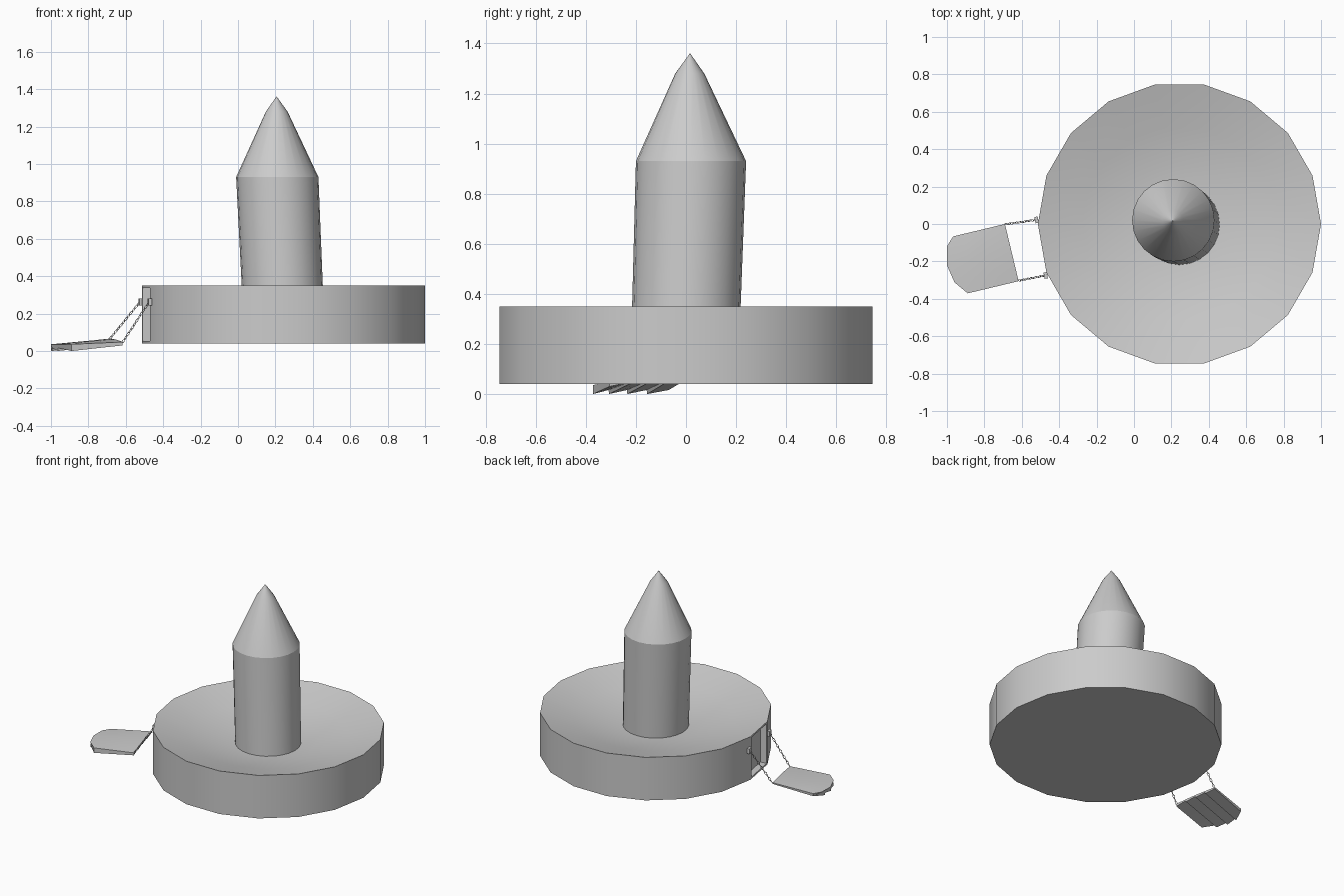
import bpy, bmesh, math
from mathutils import Vector, Quaternion

if "Cube" in bpy.data.objects:
    bpy.data.objects.remove(bpy.data.objects["Cube"])


def finish(bm, name, angle=32):
    bmesh.ops.recalc_face_normals(bm, faces=bm.faces[:])
    me = bpy.data.meshes.new(name)
    bm.to_mesh(me)
    bm.free()
    ob = bpy.data.objects.new(name, me)
    bpy.context.collection.objects.link(ob)
    bpy.ops.object.select_all(action='DESELECT')
    ob.select_set(True)
    bpy.context.view_layer.objects.active = ob
    bpy.ops.object.shade_smooth_by_angle(angle=math.radians(angle))
    return ob


def loft(loops):
    """Skin closed point loops, cap both ends."""
    bm = bmesh.new()
    rows = [[bm.verts.new(p) for p in lp] for lp in loops]
    n = len(rows[0])
    for a, b in zip(rows, rows[1:]):
        for i in range(n):
            j = (i + 1) % n
            bm.faces.new((a[i], a[j], b[j], b[i]))
    bm.faces.new(rows[0])
    bm.faces.new(rows[-1])
    return bm


def ring(n, z, r, cx, cy):
    return [(cx + r * math.cos(2 * math.pi * i / n),
             cy + r * math.sin(2 * math.pi * i / n), z) for i in range(n)]


# round base with dished top
CX, R, N = 0.243, 0.757, 18
bm = loft([ring(N, z, r, CX, 0) for z, r in
           [(0.04, R), (0.35, R), (0.285, 0.52), (0.245, 0.32), (0.232, 0.15)]])

# doorway recess in one side panel
a = math.radians(190)
out = Vector((math.cos(a), math.sin(a), 0))
bm.normal_update()
door = max((f for f in bm.faces if abs(f.normal.z) < 0.1),
           key=lambda f: abs(f.normal.dot(out)) + f.calc_center_median().dot(out))
bmesh.ops.inset_region(bm, faces=[door], thickness=0.018)
bmesh.ops.inset_region(bm, faces=[door], thickness=0.0005)
bmesh.ops.translate(bm, verts=door.verts[:], vec=-out * 0.045)
finish(bm, "base")

# slightly leaning tower and its pointed roof
finish(loft([ring(24, 0.21, 0.216, 0.243, -0.003),
             ring(24, 0.93, 0.22, 0.21, 0.02)]), "tower")
finish(loft([ring(24, 0.93, 0.22, 0.21, 0.02),
             ring(24, 1.28, 0.058, 0.207, 0.015),
             ring(24, 1.36, 0.001, 0.206, 0.016)]), "tower_roof")

# drawbridge flap: arched top, overlapping planks underneath
HINGE = Vector((-0.69, 0.0, 0))
U, V = Vector((-0.973, -0.233, 0)), Vector((0.233, -0.973, 0))
W = 0.314
EDGE = [(0, 0.285), (0.045, 0.33), (0.14, 0.353), (0.24, 0.335), (W, 0.28)]


def length(v):
    for (v0, l0), (v1, l1) in zip(EDGE, EDGE[1:]):
        if v <= v1 + 1e-6:
            return l0 + (l1 - l0) * (v - v0) / (v1 - v0)
    return EDGE[-1][1]


def flap_point(s, v, drop):
    z = 0.066 - 0.03 * s - 0.018 * (v / W) ** 2 * (1 - s)
    p = HINGE + U * s * length(v) + V * v
    return (p.x, p.y, z - drop)


def flap_section(s):
    low, high = 0.018 + 0.018 * s, 0.010 + 0.010 * s
    pts = [flap_point(s, v, 0) for v, _ in EDGE]
    for k in range(4, 0, -1):
        pts.append(flap_point(s, W * k / 4, low))
        pts.append(flap_point(s, W * (k - 1) / 4 + 0.002, high))
    return pts


finish(loft([flap_section(s) for s in (0, 0.33, 0.67, 1)]), "drawbridge")


# chains with wall brackets
def chain(name, p, q, count=12):
    p, q = Vector(p), Vector(q)
    d = q - p
    base = d.to_track_quat('X', 'Z')
    links = []
    for i in range(count):
        rot = base @ Quaternion((1, 0, 0), math.radians(45 + 90 * (i % 2)))
        bpy.ops.mesh.primitive_torus_add(
            major_segments=8, minor_segments=4, major_radius=0.0065,
            minor_radius=0.0018, location=p + d * (i + 0.5) / count,
            rotation=rot.to_euler())
        ob = bpy.context.object
        ob.scale = (1.8, 1, 1)
        links.append(ob)
    bpy.ops.object.select_all(action='DESELECT')
    for ob in links:
        ob.select_set(True)
    bpy.context.view_layer.objects.active = links[0]
    bpy.ops.object.join()
    bpy.context.object.name = name
    bpy.ops.mesh.primitive_cube_add(size=1, location=p + Vector((0.003, 0, 0)),
                                    rotation=(0, 0, math.radians(10)))
    bpy.context.object.scale = (0.018, 0.034, 0.036)
    bpy.context.object.name = name + "_bracket"


chain("back_chain", (-0.524, 0.022, 0.262), (-0.688, -0.002, 0.062))
chain("front_chain", (-0.475, -0.275, 0.262), (-0.618, -0.303, 0.045))
